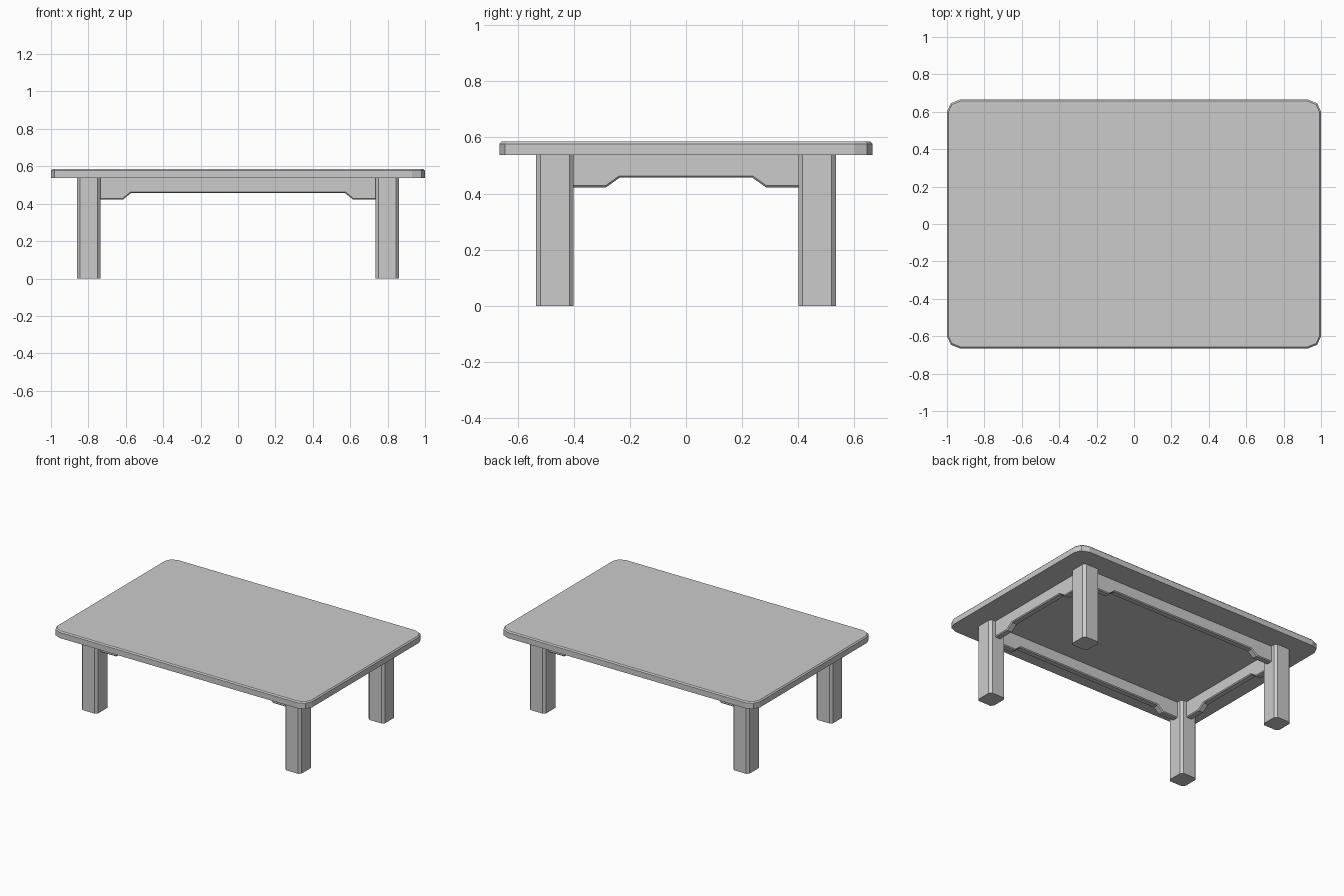
import bpy, bmesh
from mathutils import Matrix, Vector

if "Cube" in bpy.data.objects:
    bpy.data.objects.remove(bpy.data.objects["Cube"], do_unlink=True)

grey = bpy.data.materials.new("plain_grey")
grey.use_nodes = True
colour = (0.6, 0.6, 0.6, 1)
grey.diffuse_color = colour
grey.node_tree.nodes["Principled BSDF"].inputs["Base Color"].default_value = colour


def prism(name, outline, depth, bevel, pick, matrix):
    """Extrude an outline, chamfer the picked edges, then place it."""
    bm = bmesh.new()
    face = bm.faces.new([bm.verts.new((x, y, 0)) for x, y in outline])
    ext = bmesh.ops.extrude_face_region(bm, geom=[face])
    verts = [v for v in ext["geom"] if isinstance(v, bmesh.types.BMVert)]
    bmesh.ops.translate(bm, verts=verts, vec=(0, 0, depth))
    bmesh.ops.recalc_face_normals(bm, faces=bm.faces)
    edges = [e for e in bm.edges if pick(*[v.co for v in e.verts])]
    bmesh.ops.bevel(bm, geom=edges, offset=bevel, segments=1, affect="EDGES")
    bm.transform(matrix)
    bmesh.ops.recalc_face_normals(bm, faces=bm.faces)
    mesh = bpy.data.meshes.new(name)
    bm.to_mesh(mesh)
    bm.free()
    mesh.materials.append(grey)
    obj = bpy.data.objects.new(name, mesh)
    bpy.context.collection.objects.link(obj)


# Tabletop with clipped round corners and a chamfered upper rim
W, D, Z, TOP = 1.0, 0.665, 0.537, 0.585
corner = [(W, D - 0.065), (W - 0.02, D - 0.02), (W - 0.07, D)]
outline = (corner + [(-x, y) for x, y in reversed(corner)]
           + [(-x, -y) for x, y in corner] + [(x, -y) for x, y in reversed(corner)])
thick = TOP - Z
prism("tabletop", outline, thick, 0.008,
      lambda a, b: min(a.z, b.z) > thick / 2, Matrix.Translation((0, 0, Z)))

# Four square legs with chamfered upright edges
LX, LY, HX, HY = 0.798, 0.467, 0.064, 0.067
square = [(-HX, -HY), (HX, -HY), (HX, HY), (-HX, HY)]
for sx, side in ((-1, "right"), (1, "left")):
    for sy, end in ((-1, "front"), (1, "back")):
        prism(f"{end}_{side}_leg", square, Z, 0.016,
              lambda a, b: abs(a.z - b.z) > 0.1,
              Matrix.Translation((sx * LX, sy * LY, 0)))

# Aprons between the legs, with a raised middle on the lower edge
THICK = 0.046


def apron(name, half, foot, rise, place):
    low, high = 0.422, 0.457
    right = [(half, Z), (half, low), (foot, low), (rise, high)]
    pts = right + [(-x, z) for x, z in reversed(right)]
    lower = lambda a, b: (abs(a.z - b.z) < 0.001 and max(a.y, b.y) < Z - 0.01)
    # Stand the profile upright, centred on its thickness
    upright = Matrix(((1, 0, 0, 0), (0, 0, -1, THICK / 2), (0, 1, 0, 0), (0, 0, 0, 1)))
    prism(name, pts, THICK, 0.006, lower, place @ upright)


quarter = Matrix.Rotation(1.5707963, 4, "Z")
for s, end, side in ((-1, "front", "right"), (1, "back", "left")):
    apron(f"{end}_apron", LX - HX + 0.01, 0.615, 0.572, Matrix.Translation((0, s * LY, 0)))
    apron(f"{side}_apron", LY - HY + 0.01, 0.285, 0.236,
          Matrix.Translation((s * LX, 0, 0)) @ quarter)
